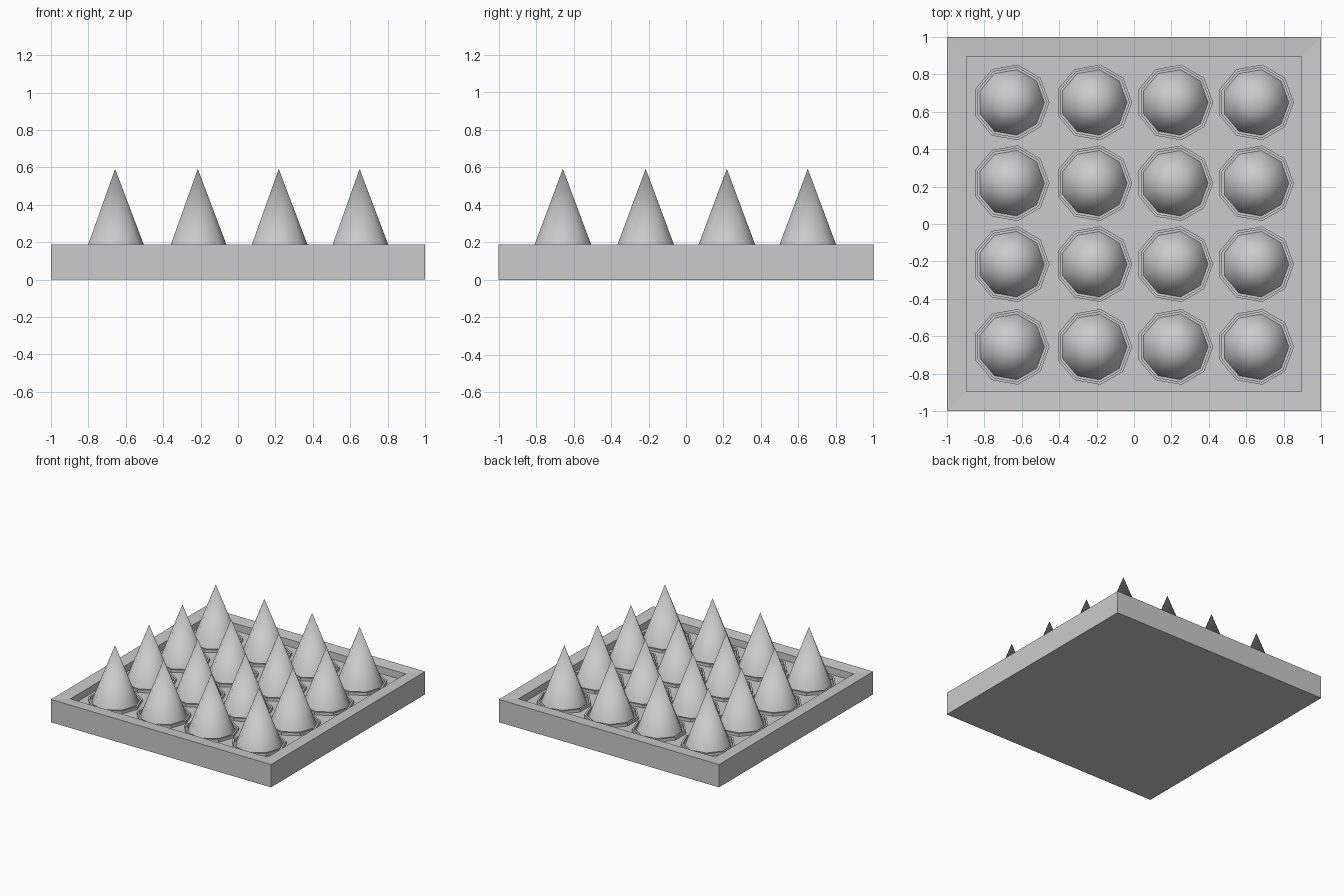
import bpy, bmesh, math

if "Cube" in bpy.data.objects:
    bpy.data.objects.remove(bpy.data.objects["Cube"])

SIDES = 9
FLOOR = 0.122
CENTRES = (-0.657, -0.215, 0.218, 0.65)


def make_object(name, bm):
    bmesh.ops.recalc_face_normals(bm, faces=bm.faces)
    mesh = bpy.data.meshes.new(name)
    bm.to_mesh(mesh)
    bm.free()
    obj = bpy.data.objects.new(name, mesh)
    bpy.context.collection.objects.link(obj)
    return obj


def square(bm, h, z):
    return [bm.verts.new((x, y, z)) for x, y in ((-h, -h), (h, -h), (h, h), (-h, h))]


def ring(bm, r, z):
    step = math.tau / SIDES
    return [bm.verts.new((r * math.cos(i * step), r * math.sin(i * step), z))
            for i in range(SIDES)]


def bridge(bm, a, b):
    n = len(a)
    for i in range(n):
        j = (i + 1) % n
        bm.faces.new((a[i], a[j], b[j], b[i]))


# Tray: square slab with a slightly inward-sloping rim and a sunken floor
bm = bmesh.new()
loops = [square(bm, h, z) for h, z in
         ((1.0, 0.0), (1.0, 0.187), (0.895, 0.18), (0.895, FLOOR))]
for a, b in zip(loops, loops[1:]):
    bridge(bm, a, b)
bm.faces.new(loops[0])
bm.faces.new(loops[-1])
make_object("tray", bm)

# Collar: thin nine-sided ring standing on the floor
bm = bmesh.new()
loops = [ring(bm, r, z) for r, z in
         ((0.205, FLOOR), (0.205, 0.145), (0.19, 0.145), (0.19, FLOOR))]
for a, b in zip(loops, loops[1:]):
    bridge(bm, a, b)
collar = make_object("collar", bm)

# Spike: nine-sided cone with smooth sides
bm = bmesh.new()
base = ring(bm, 0.178, FLOOR)
tip = bm.verts.new((0, 0, 0.592))
for i in range(SIDES):
    bm.faces.new((base[i], base[(i + 1) % SIDES], tip)).smooth = True
spike = make_object("spike", bm)

# Repeat spike and collar over the 4 x 4 grid
for part in (collar, spike):
    for row, y in enumerate(CENTRES):
        for col, x in enumerate(CENTRES):
            if row == 0 and col == 0:
                part.location = (x, y, 0)
                continue
            copy = bpy.data.objects.new(f"{part.name}_{row}_{col}", part.data)
            copy.location = (x, y, 0)
            bpy.context.collection.objects.link(copy)
